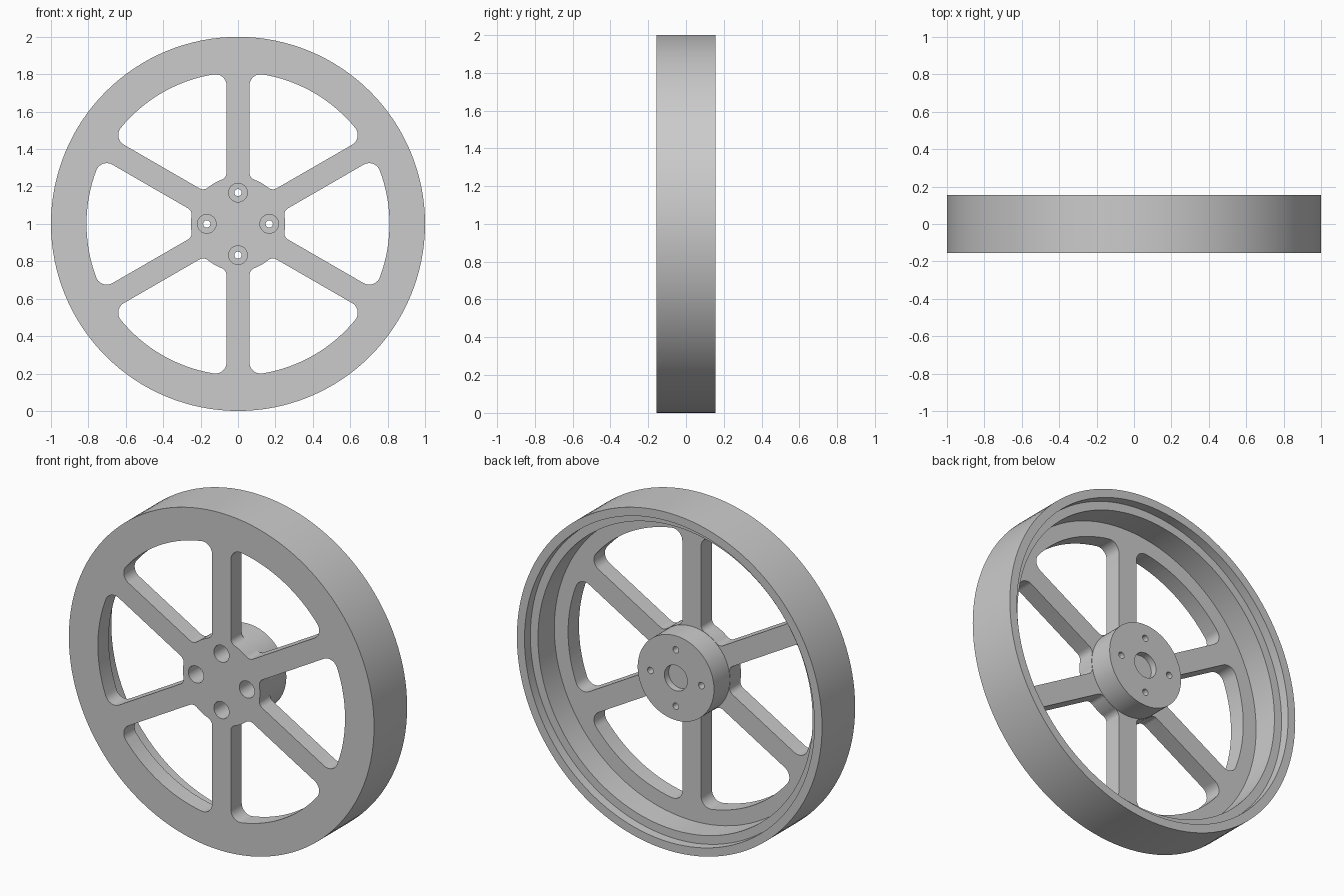
import bpy, bmesh, math
from math import sin, cos, pi, sqrt, atan2, hypot, radians

if "Cube" in bpy.data.objects:
    bpy.data.objects.remove(bpy.data.objects["Cube"], do_unlink=True)

CENTRE_Z = 1.0
FRONT, BACK = -0.155, 0.155
HUB_R, WINDOW_R = 0.25, 0.81
SPOKE_HALF = 0.0615
HUB_FILLET, RIM_FILLET = 0.04, 0.06

grey = bpy.data.materials.new("wheel grey")
grey.use_nodes = True
colour = (0.6, 0.6, 0.6, 1)
grey.diffuse_color = colour
grey.node_tree.nodes["Principled BSDF"].inputs["Base Color"].default_value = colour


def lathe(bm, profile, segments, cx=0, cz=CENTRE_Z):
    """Revolve (radius, y) points around an axis parallel to y."""
    rings = []
    for r, y in profile:
        if r == 0:
            rings.append([bm.verts.new((cx, y, cz))] * segments)
        else:
            rings.append([bm.verts.new((cx + r * cos(2 * pi * i / segments), y,
                                        cz + r * sin(2 * pi * i / segments)))
                          for i in range(segments)])
    for a, b in zip(rings, rings[1:]):
        for i in range(segments):
            j = (i + 1) % segments
            corners = dict.fromkeys((a[i], a[j], b[j], b[i]))
            bm.faces.new(list(corners))


def prism(bm, points, y0, y1):
    """Extrude an (x, z) outline from y0 to y1."""
    near = [bm.verts.new((x, y0, z)) for x, z in points]
    far = [bm.verts.new((x, y1, z)) for x, z in points]
    bm.faces.new(near)
    bm.faces.new(far[::-1])
    n = len(points)
    for i in range(n):
        j = (i + 1) % n
        bm.faces.new((near[i], far[i], far[j], near[j]))


def arc(cu, cv, r, a0, a1, steps):
    return [(cu + r * cos(a0 + (a1 - a0) * i / steps),
             cv + r * sin(a0 + (a1 - a0) * i / steps)) for i in range(steps + 1)]


def window_outline(start):
    """Rounded opening between the spoke at angle start and the next one."""
    inner = HUB_R + 0.002
    v1 = SPOKE_HALF + HUB_FILLET
    u1 = sqrt((inner + HUB_FILLET) ** 2 - v1 ** 2)
    v2 = SPOKE_HALF + RIM_FILLET
    u2 = sqrt((WINDOW_R - RIM_FILLET) ** 2 - v2 ** 2)
    a1, a2 = atan2(v1, u1), atan2(v2, u2)
    half = arc(0, 0, inner, pi / 6, a1, 4)
    half += arc(u1, v1, HUB_FILLET, a1 + pi, 1.5 * pi, 8)[1:]
    half += arc(u2, v2, RIM_FILLET, -pi / 2, a2, 10)
    half += arc(0, 0, WINDOW_R, a2, pi / 6, 8)[1:]
    polar = [(hypot(u, v), atan2(v, u)) for u, v in half]
    polar += [(r, pi / 3 - a) for r, a in polar[-2:0:-1]]
    return [(r * cos(a + start), CENTRE_Z + r * sin(a + start)) for r, a in polar]


def make_object(name, bm):
    bmesh.ops.recalc_face_normals(bm, faces=bm.faces)
    mesh = bpy.data.meshes.new(name)
    bm.to_mesh(mesh)
    bm.free()
    mesh.materials.append(grey)
    obj = bpy.data.objects.new(name, mesh)
    bpy.context.collection.objects.link(obj)
    return obj


# Solid wheel: stepped rim, thin web and hub with a blind bore at the back
plate_back, ledge, hub_back = -0.053, 0.1, 0.095
bm = bmesh.new()
lathe(bm, [(0, FRONT), (1, FRONT), (1, BACK), (0.95, BACK), (0.95, ledge),
           (0.9, ledge), (0.9, plate_back), (HUB_R, plate_back), (HUB_R, hub_back),
           (0.075, hub_back), (0.075, 0.055), (0, 0.055)], 128)
wheel = make_object("spoked_wheel", bm)

# Cutters: six windows and four counterbored bolt holes
bm = bmesh.new()
for k in range(6):
    prism(bm, window_outline(radians(30 + 60 * k)), -0.3, 0.3)
for k in range(4):
    a = k * pi / 2
    lathe(bm, [(0, -0.3), (0.05, -0.3), (0.05, 0), (0.019, 0), (0.019, 0.3), (0, 0.3)],
          32, 0.167 * cos(a), CENTRE_Z + 0.167 * sin(a))
cutter = make_object("opening_cutter", bm)
cutter.hide_render = True

# Cut the openings, then remove the cutter
cut = wheel.modifiers.new("openings", 'BOOLEAN')
cut.operation = 'DIFFERENCE'
cut.solver = 'EXACT'
cut.object = cutter
bpy.ops.object.select_all(action='DESELECT')
bpy.context.view_layer.objects.active = wheel
wheel.select_set(True)
bpy.ops.object.modifier_apply(modifier=cut.name)
bpy.data.objects.remove(cutter, do_unlink=True)
bpy.ops.object.shade_smooth_by_angle(angle=radians(30))
